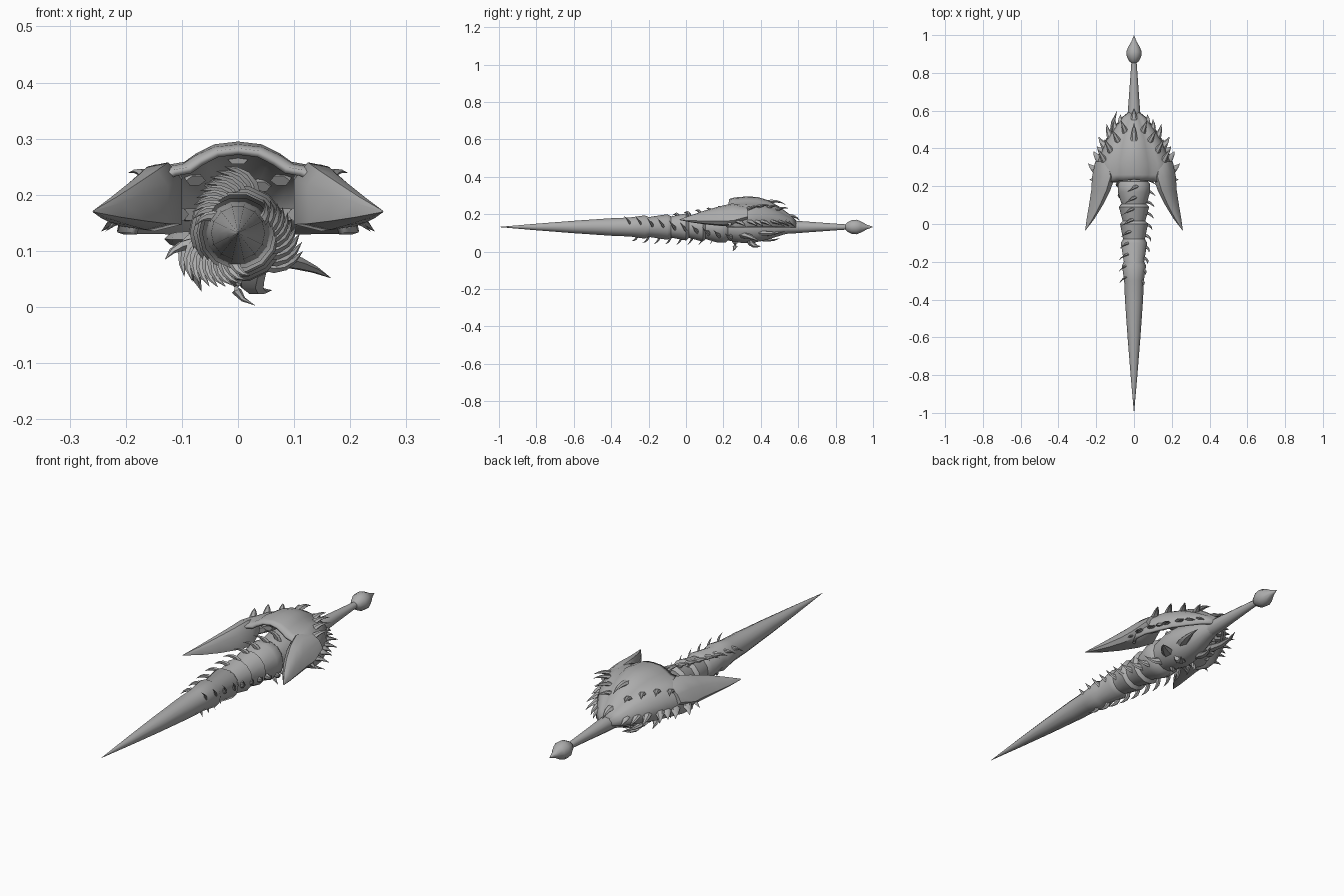
import bpy, bmesh, math
from mathutils import Vector

if "Cube" in bpy.data.objects:
    bpy.data.objects.remove(bpy.data.objects["Cube"])

grey = bpy.data.materials.new("stone grey")
grey.diffuse_color = (0.42, 0.42, 0.42, 1)
grey.use_nodes = True
grey.node_tree.nodes["Principled BSDF"].inputs["Base Color"].default_value = grey.diffuse_color
AXIS_Z = 0.132


def finish(name, bm, angle=40):
    """Turn a bmesh into a shaded object."""
    bmesh.ops.recalc_face_normals(bm, faces=bm.faces)
    me = bpy.data.meshes.new(name)
    bm.to_mesh(me)
    bm.free()
    me.materials.append(grey)
    ob = bpy.data.objects.new(name, me)
    bpy.context.collection.objects.link(ob)
    bpy.ops.object.select_all(action='DESELECT')
    ob.select_set(True)
    bpy.context.view_layer.objects.active = ob
    bpy.ops.object.shade_smooth_by_angle(angle=math.radians(angle))
    return ob


def loft(bm, rings, closed=True, caps=True):
    """Skin a list of point rings."""
    vs = [[bm.verts.new(p) for p in r] for r in rings]
    n = len(vs[0])
    for a, b in zip(vs, vs[1:]):
        for i in range(n if closed else n - 1):
            j = (i + 1) % n
            bm.faces.new((a[i], a[j], b[j], b[i]))
    if caps:
        bm.faces.new(vs[0])
        bm.faces.new(vs[-1])


def turned(name, prof, sides=14, angle=40):
    """Revolve (y, radius) pairs around the long axis."""
    bm = bmesh.new()
    loft(bm, [[(r * math.cos(k * math.tau / sides), y, AXIS_Z + r * math.sin(k * math.tau / sides))
               for k in range(sides)] for y, r in prof])
    return finish(name, bm, angle)


def thorn(bm, base, mid, tip, r, flat=0.6, up=(0, 0, 1), sides=6):
    """Curved tapering spike through three points."""
    a, b, c = Vector(base), Vector(mid), Vector(tip)
    rings = []
    for s in range(5):
        t = s / 4
        p = a * (1 - t) ** 2 + b * 2 * t * (1 - t) + c * t * t
        d = ((b - a) * (1 - t) + (c - b) * t).normalized()
        u = d.cross(Vector(up)).normalized()
        v = u.cross(d)
        w = r * max(1 - t ** 1.4, 0.02)
        rings.append([p + u * w * math.cos(k * math.tau / sides) + v * w * flat * math.sin(k * math.tau / sides)
                      for k in range(sides)])
    loft(bm, rings)


def lerp(table, y):
    """Linear lookup in a list of (y, value)."""
    for (y0, a), (y1, b) in zip(table, table[1:]):
        if y <= y1:
            return a + (b - a) * max(0, (y - y0) / (y1 - y0))
    return table[-1][1]


# Blade with overlapping ridges near the guard
turned("blade", [(-1, .0005), (-.8, .018), (-.6, .034), (-.4, .048), (-.3, .052), (-.22, .064),
                 (-.2, .054), (-.1, .070), (-.08, .058), (0, .074), (.015, .060), (.09, .080),
                 (.105, .066), (.17, .086), (.21, .086), (.225, .074), (.3, .088), (.37, .085),
                 (.45, .065), (.52, .042), (.56, .033)])

# Grip and pommel
turned("grip", [(.5, .037), (.58, .034), (.7, .025), (.87, .013)], 12)
turned("pommel", [(.85, .012), (.862, .026), (.885, .038), (.91, .041), (.935, .032),
                  (.965, .014), (1, .0005)], 10)

# Spiral of curled thorns around the blade
RAD = [(-.35, .048), (-.2, .06), (0, .068), (.2, .08), (.3, .085)]
bm = bmesh.new()
count = 30
for i in range(count):
    y = -.31 + .58 * i / (count - 1)
    a = i * 2.05 + .4
    r = lerp(RAD, y)
    size = .6 + .4 * i / count

    def polar(ang, rad, yy):
        return (rad * math.cos(ang), yy, AXIS_Z + rad * math.sin(ang))
    thorn(bm, polar(a, r - .012, y + .012), polar(a + .12, r + .030 * size, y + .005),
          polar(a + .52, r + .040 * size, y - .022), .019 * size, .6, up=(0, 1, 0))
finish("blade_thorns", bm)

# Leaf spikes under the guard
bm = bmesh.new()
for base, mid, tip, r in (
        ((.04, .30, .09), (.11, .34, .085), (.165, .40, .052), .032),
        ((-.06, .36, .12), (-.15, .48, .12), (-.09, .60, .125), .030),
        ((-.05, .30, .10), (-.09, .33, .07), (-.065, .34, .028), .026),
        ((0, .26, .07), (-.02, .27, .02), (.03, .25, .003), .022),
        ((.02, .34, .06), (.02, .36, .02), (.06, .40, .03), .030),
        ((-.03, .38, .08), (-.06, .44, .05), (-.03, .50, .07), .028),
        ((.05, .40, .10), (.09, .46, .09), (.07, .53, .11), .028),
        ((-.05, .24, .11), (-.11, .24, .12), (-.13, .22, .085), .026)):
    thorn(bm, base, mid, tip, r)
finish("lower_spikes", bm)

# Domed guard shell
WID = [(.215, .19), (.26, .215), (.32, .208), (.38, .182), (.44, .155), (.5, .115), (.56, .07), (.6, .02)]
TOP = [(.215, .283), (.26, .29), (.32, .295), (.38, .293), (.44, .275), (.5, .24), (.56, .195), (.6, .155)]
PROF = [(0, 1), (.2, .97), (.36, .87), (.46, .78), (.6, .75), (.75, .66), (.88, .46), (1, .02)]
ts = [-t for t, _ in PROF[:0:-1]] + [t for t, _ in PROF]


def shell_z(t, y):
    return .13 + (lerp(TOP, y) - .13) * lerp(PROF, abs(t))


bm = bmesh.new()
rows = []
for y, w in WID:
    # the front rim is scooped backwards in the middle
    scoop = max(0, .26 - y) / .045
    rows.append([(w * t, y + .02 * scoop * (1 - abs(t)), shell_z(t, y)) for t in ts])
loft(bm, rows, closed=False, caps=False)
shell = finish("guard_shell", bm, 50)
mod = shell.modifiers.new("thickness", 'SOLIDIFY')
mod.thickness = .012
mod.offset = -1 if shell.data.polygons[0].normal.z > 0 else 1

# Forward-sweeping horns: y, inner x, outer x, bottom z, top z
HORN = [(.33, .12, .205, .17, .24), (.25, .10, .222, .135, .258), (.18, .125, .226, .138, .243),
        (.10, .165, .238, .146, .220), (.03, .208, .250, .156, .196), (-.035, .257, .259, .169, .172)]
for side, label in ((-1, "left"), (1, "right")):
    bm = bmesh.new()
    rings = []
    for y, xi, xo, zb, zt in HORN:
        d, h = xo - xi, zt - zb
        rings.append([(side * (xi + d * fx), y, zb + h * fz) for fx, fz in
                      ((0, .1), (0, .75), (.2, 1), (.5, .94), (.8, .68), (1, .25), (.85, .06), (.4, 0))])
    loft(bm, rings)
    finish(label + "_horn", bm)

    # Pointed fringe along the shell rim
    bm = bmesh.new()
    for y, tx, ty, r in ((.24, .236, .235, .026), (.29, .243, .32, .030), (.35, .215, .385, .030),
                         (.39, .195, .41, .028), (.42, .188, .462, .028), (.47, .145, .53, .026),
                         (.51, .10, .555, .024), (.55, .07, .58, .020)):
        w = lerp(WID, y)
        thorn(bm, (side * w * .78, y - .03, .165), (side * w * 1.02, y, .165), (side * tx, ty, .135), r, .5)
    # Raised thorns on the back of the dome
    for x, y, out in ((.04, .50, .03), (.075, .45, .045), (.115, .40, .045), (.15, .35, .045)):
        z = shell_z(x / lerp(WID, y), y)
        thorn(bm, (side * x, y - .03, z - .012), (side * (x + out * .4), y + .01, z + .016),
              (side * (x + out), y + .05, z + .006), .019, .6)
    finish(label + "_fringe", bm)

# Central tail thorns
bm = bmesh.new()
thorn(bm, (0, .43, .265), (0, .49, .28), (0, .535, .25), .02)
thorn(bm, (0, .54, .19), (0, .58, .20), (0, .61, .165), .022)
finish("tail_thorns", bm)
